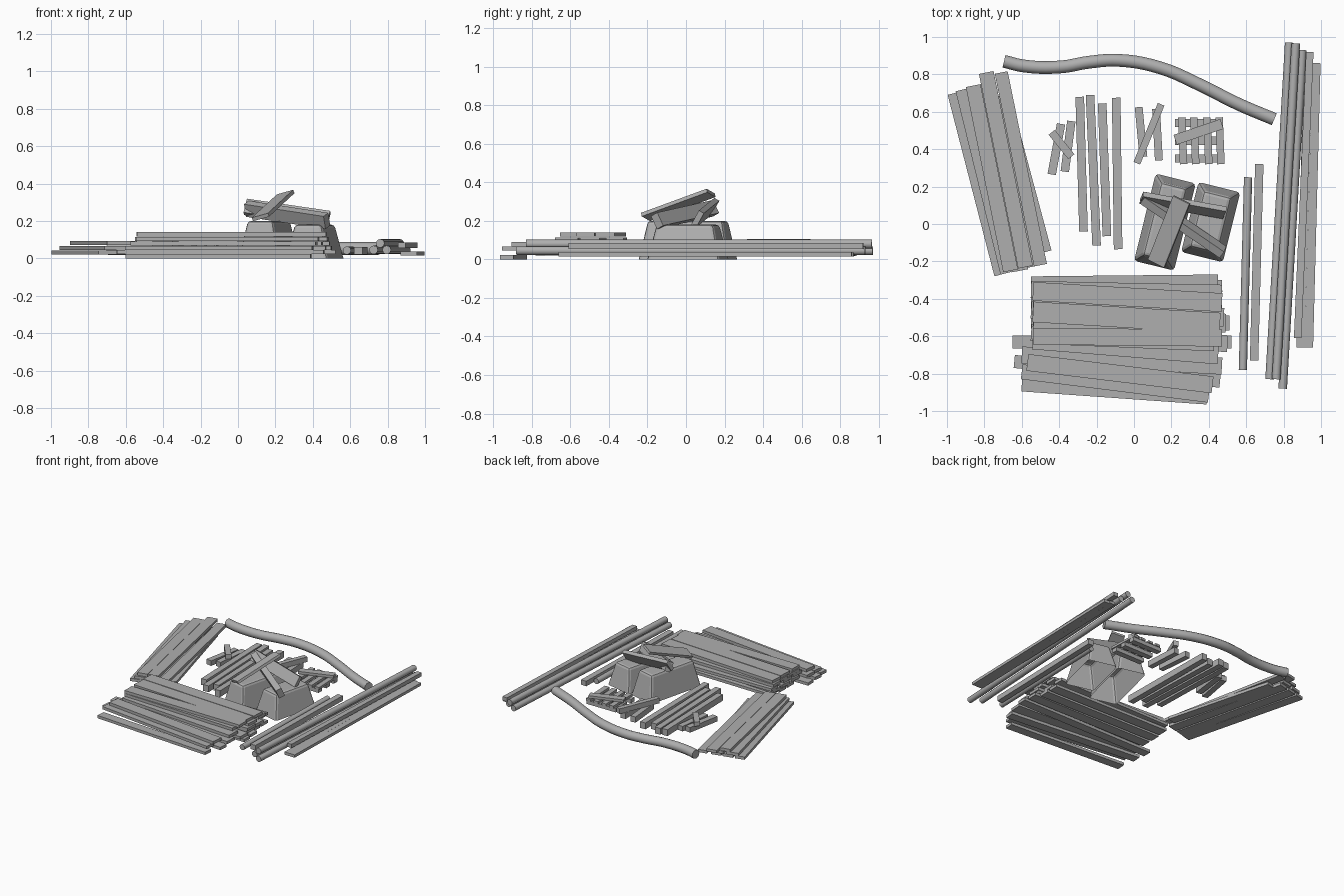
import bpy, bmesh, math
from mathutils import Vector, Matrix

old = bpy.data.objects.get("Cube")
if old:
    bpy.data.objects.remove(old, do_unlink=True)

grey = bpy.data.materials.new("plain grey")
grey.use_nodes = True
grey.diffuse_color = (.43, .43, .43, 1)
grey.node_tree.nodes["Principled BSDF"].inputs["Base Color"].default_value = grey.diffuse_color


def finish(name, bm):
    bmesh.ops.recalc_face_normals(bm, faces=bm.faces)
    mesh = bpy.data.meshes.new(name)
    bm.to_mesh(mesh)
    bm.free()
    mesh.materials.append(grey)
    obj = bpy.data.objects.new(name, mesh)
    bpy.context.collection.objects.link(obj)
    return obj


def beam(name, start, end, width, height, roll=0):
    """Box whose centre line runs between two 3D points, rolled about that line."""
    a, b = Vector(start), Vector(end)
    along = (b - a).normalized()
    side = Vector((0, 0, 1)).cross(along).normalized()
    frame = Matrix((along, side, along.cross(side))).transposed().to_4x4()
    bm = bmesh.new()
    bmesh.ops.create_cube(bm, size=1)
    size = Matrix.Diagonal(((b - a).length, width, height, 1))
    spin = Matrix.Rotation(math.radians(roll), 4, 'X')
    bm.transform(Matrix.Translation((a + b) / 2) @ frame @ spin @ size)
    return finish(name, bm)


def board(name, start, end, bottom, width, height=.022):
    """Flat board lying level, given by its plan centre line."""
    z = bottom + height / 2
    return beam(name, (*start, z), (*end, z), width, height)


def pipe(name, points, radius):
    """Round tube through the given points, with closed ends."""
    curve = bpy.data.curves.new(name, 'CURVE')
    curve.dimensions = '3D'
    curve.bevel_depth = radius
    curve.bevel_resolution = 4
    curve.resolution_u = 5
    curve.use_fill_caps = True
    spline = curve.splines.new('BEZIER')
    spline.bezier_points.add(len(points) - 1)
    for knot, place in zip(spline.bezier_points, points):
        knot.co = place
        knot.handle_left_type = knot.handle_right_type = 'AUTO'
    curve.materials.append(grey)
    obj = bpy.data.objects.new(name, curve)
    bpy.context.collection.objects.link(obj)
    bpy.ops.object.select_all(action='DESELECT')
    obj.select_set(True)
    bpy.context.view_layer.objects.active = obj
    bpy.ops.object.convert(target='MESH')
    bpy.ops.object.shade_smooth_by_angle(angle=math.radians(40))


def footing(name, centre, width, length, height, inset=.04):
    """Tapered hollow block with softened edges and an open underside."""
    bm = bmesh.new()
    bmesh.ops.create_cube(bm, size=1)
    for v in bm.verts:
        shrink = inset if v.co.z > 0 else 0
        v.co.x *= width - 2 * shrink
        v.co.y *= length - 2 * shrink
        v.co.z = height if v.co.z > 0 else 0
    base = [f for f in bm.faces if all(v.co.z == 0 for v in f.verts)]
    soft = [e for e in bm.edges if any(v.co.z > 0 for v in e.verts)]
    bmesh.ops.delete(bm, geom=base, context='FACES_ONLY')
    bmesh.ops.bevel(bm, geom=soft, offset=.018, segments=2, profile=.5, affect='EDGES')
    obj = finish(name, bm)
    obj.location = (*centre, 0)
    obj.rotation_euler.z = math.radians(-14)


# Front stack: lowest layer, spaced out
board("front_stack_bottom_plank", start=(-.6, -.86), end=(.39, -.93), bottom=.0, width=.07)
board("front_stack_bottom_plank", start=(-.64, -.735), end=(.46, -.84), bottom=.022, width=.07)
board("front_stack_bottom_plank", start=(-.65, -.63), end=(.52, -.63), bottom=.022, width=.07)
board("front_stack_bottom_plank", start=(-.55, -.52), end=(.51, -.53), bottom=.022, width=.08)
board("front_stack_bottom_plank", start=(-.55, -.42), end=(.47, -.44), bottom=.022, width=.08)
board("front_stack_bottom_plank", start=(-.54, -.32), end=(.47, -.34), bottom=.022, width=.08)
# Front stack: middle layers, skewed
board("front_stack_middle_plank", start=(-.6, -.79), end=(.4, -.915), bottom=.045, width=.08)
board("front_stack_middle_plank", start=(-.6, -.7), end=(.47, -.76), bottom=.045, width=.09)
board("front_stack_middle_plank", start=(-.55, -.58), end=(.5, -.64), bottom=.045, width=.09)
board("front_stack_middle_plank", start=(-.55, -.46), end=(.48, -.53), bottom=.045, width=.09)
board("front_stack_middle_plank", start=(-.55, -.35), end=(.47, -.4), bottom=.045, width=.09)
board("front_stack_raised_plank", start=(-.57, -.74), end=(.42, -.86), bottom=.068, width=.09)
board("front_stack_raised_plank", start=(-.54, -.62), end=(.45, -.7), bottom=.068, width=.1)
board("front_stack_raised_plank", start=(-.54, -.5), end=(.49, -.53), bottom=.068, width=.1)
board("front_stack_raised_plank", start=(-.55, -.32), end=(.45, -.31), bottom=.068, width=.08)
# Front stack: upper layers
board("front_stack_upper_plank", start=(-.54, -.58), end=(.43, -.62), bottom=.092, width=.12)
board("front_stack_upper_plank", start=(-.54, -.44), end=(.48, -.5), bottom=.092, width=.1)
board("front_stack_upper_plank", start=(-.55, -.35), end=(.47, -.37), bottom=.092, width=.09)
board("front_stack_top_plank", start=(-.54, -.6), end=(.47, -.61), bottom=.118, width=.09)
board("front_stack_top_plank", start=(-.54, -.47), end=(.46, -.53), bottom=.118, width=.11)
board("front_stack_top_plank", start=(-.54, -.36), end=(.47, -.42), bottom=.118, width=.1)

# Left stack of planks
board("left_stack_bottom_plank", start=(-.96, .7), end=(-.71, -.27), bottom=.02, width=.075)
board("left_stack_bottom_plank", start=(-.87, .72), end=(-.64, -.25), bottom=.02, width=.08)
board("left_stack_bottom_plank", start=(-.78, .74), end=(-.55, -.23), bottom=.02, width=.08)
board("left_stack_bottom_plank", start=(-.7, .69), end=(-.475, -.15), bottom=.02, width=.07)
board("left_stack_middle_plank", start=(-.91, .72), end=(-.67, -.26), bottom=.045, width=.09)
board("left_stack_middle_plank", start=(-.8, .75), end=(-.61, -.25), bottom=.045, width=.09)
board("left_stack_middle_plank", start=(-.71, .81), end=(-.5, -.22), bottom=.045, width=.07)
board("left_stack_top_plank", start=(-.86, .74), end=(-.66, -.25), bottom=.07, width=.08)
board("left_stack_top_plank", start=(-.79, .81), end=(-.58, -.23), bottom=.07, width=.08)

# Right stack: three poles and the thin boards beside them
pipe("low_pole_inner", [(.83, .97, .045), (.725, -.83, .045)], .023)
pipe("low_pole_outer", [(.9, .93, .045), (.795, -.88, .045)], .023)
pipe("top_pole", [(.865, .965, .08), (.76, -.83, .08)], .023)
board("right_side_board", start=(.94, .92), end=(.875, -.61), bottom=.055, width=.04, height=.03)
board("right_side_board", start=(.975, .86), end=(.935, -.66), bottom=.015, width=.045)
board("right_side_board", start=(.93, .87), end=(.89, -.66), bottom=.015, width=.045)

# Pair of long loose timbers
pipe("loose_pole", [(.61, .25, .042), (.582, -.78, .042)], .022)
board("loose_timber", start=(.67, .32), end=(.642, -.73), bottom=.02, width=.045, height=.04)

# Row of four timbers
for start, end in [((-.29, .68), (-.27, -.04)), ((-.235, .69), (-.2, -.115)),
                   ((-.17, .645), (-.145, -.065)), ((-.095, .675), (-.085, -.135))]:
    board("row_timber", start, end, bottom=.02, width=.046, height=.05)

# Two small crossed heaps
board("short_timber", start=(-.39, .535), end=(-.44, .265), bottom=.02, width=.045, height=.04)
board("short_timber", start=(-.335, .55), end=(-.37, .28), bottom=.02, width=.045, height=.04)
board("short_timber_on_top", start=(-.44, .49), end=(-.335, .36), bottom=.06, width=.042, height=.035)
board("short_timber", start=(.025, .625), end=(.05, .36), bottom=.02, width=.042, height=.045)
board("short_timber", start=(.118, .615), end=(.133, .34), bottom=.02, width=.042, height=.045)
board("short_timber_on_top", start=(.145, .64), end=(.015, .325), bottom=.065, width=.038, height=.04)

# Pallet: three bearers, four slats and a loose slat
for y in (.35, .445, .54):
    board("pallet_bearer", (.22, y), (.475, y), bottom=.02, width=.045, height=.03)
for x in (.255, .32, .39, .455):
    board("pallet_slat", (x, .57), (x + .01, .32), bottom=.05, width=.04, height=.018)
board("pallet_loose_slat", start=(.22, .45), end=(.47, .535), bottom=.068, width=.055, height=.02)

# Tapered blocks with planks leaning across them
footing("left_footing", centre=(.165, .01), width=.22, length=.48, height=.2)
footing("right_footing", centre=(.41, .01), width=.23, length=.385, height=.18)
beam("leaning_plank", (.12, -.21, .22), (.255, .13, .345), width=.1, height=.02, roll=-15)
beam("cross_plank_upright", (.04, .14, .275), (.485, .06, .21), width=.03, height=.085, roll=-30)
beam("cross_plank_flat", (.05, .14, .265), (.475, -.15, .2), width=.045, height=.075, roll=25)

# Curved pipe along the back
route = [(-.695, .87), (-.59, .845), (-.39, .84), (-.24, .865), (-.08, .875),
         (.14, .835), (.35, .745), (.56, .64), (.75, .56)]
pipe("curved_pipe", [(x, y, .052) for x, y in route], .034)
